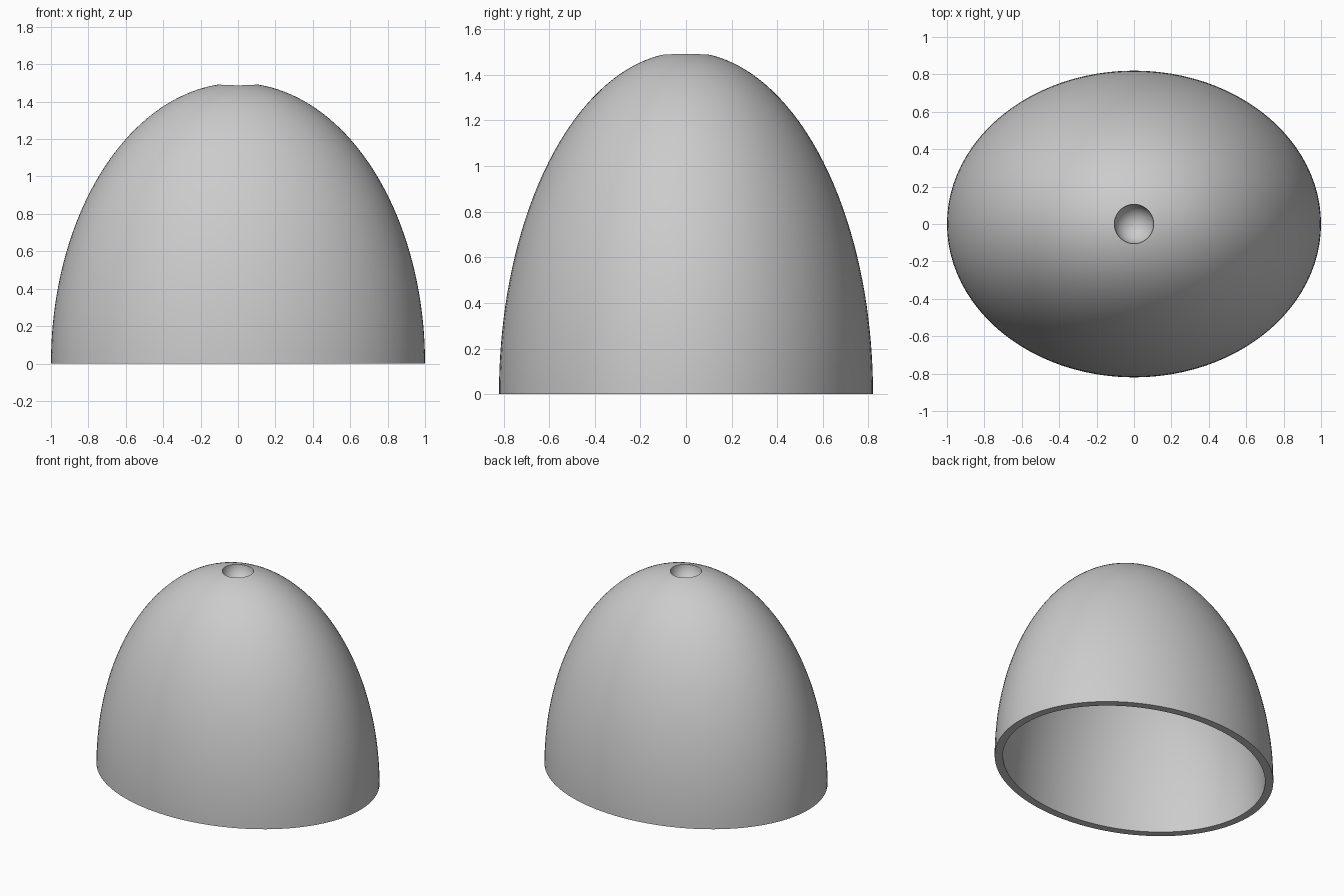
import bpy, bmesh
from math import sin, cos, pi, sqrt, asin, radians

if "Cube" in bpy.data.objects:
    bpy.data.objects.remove(bpy.data.objects["Cube"], do_unlink=True)

SEGMENTS = 96
DOME_RINGS = 40
BOWL_RINGS = 12
BOWL_CENTRE = 1.49

grey = bpy.data.materials.new("plain grey")
grey.use_nodes = True
colour = (0.6, 0.6, 0.6, 1)
grey.diffuse_color = colour
grey.node_tree.nodes["Principled BSDF"].inputs["Base Color"].default_value = colour

bm = bmesh.new()


def bridge(low, high):
    for i in range(SEGMENTS):
        j = (i + 1) % SEGMENTS
        bm.faces.new((low[i], low[j], high[j], high[i]))


def dome_and_bowl(a, b, c, radius, start):
    """Half ellipsoid closed by a round bowl at its crown; returns the base ring."""
    angles = [2 * pi * i / SEGMENTS for i in range(SEGMENTS)]
    opening = radius * cos(start)
    rings = []
    # Ellipsoid, blending from an elliptical base to a round opening
    for k in range(DOME_RINGS + 1):
        f = k / DOME_RINGS
        spread = cos(f * (pi / 2 - asin(opening / a)))
        blend = f ** 4
        ring = []
        for t in angles:
            x = a * spread * cos(t)
            y = ((1 - blend) * b * spread + blend * opening) * sin(t)
            z = c * sqrt(max(0, 1 - (x / a) ** 2 - (y / b) ** 2)) if k else 0
            ring.append(bm.verts.new((x, y, z)))
        rings.append(ring)
    # Bowl sunk below the opening
    rim = rings[-1]
    rim_z = [v.co.z for v in rim]
    for k in range(1, BOWL_RINGS):
        f = k / BOWL_RINGS
        p = start + f * (pi / 2 - start)
        drop = BOWL_CENTRE - radius * sin(p)
        offset = BOWL_CENTRE - radius * sin(start)
        rings.append([bm.verts.new((radius * cos(p) * cos(t), radius * cos(p) * sin(t),
                                    drop + (z - offset) * (1 - f)))
                      for t, z in zip(angles, rim_z)])
    for low, high in zip(rings, rings[1:]):
        bridge(low, high)
    tip = bm.verts.new((0, 0, BOWL_CENTRE - radius))
    for i in range(SEGMENTS):
        bm.faces.new((rings[-1][i], rings[-1][(i + 1) % SEGMENTS], tip))
    return rings[0]


# Outer skin, inner skin and the flat bottom rim between them
outer = dome_and_bowl(1, 0.82, 1.5, 0.105, 0)
inner = dome_and_bowl(0.945, 0.765, 1.43, 0.15, 0.515)
bridge(outer, inner)
bmesh.ops.recalc_face_normals(bm, faces=bm.faces)

mesh = bpy.data.meshes.new("dome_shell")
bm.to_mesh(mesh)
bm.free()
mesh.materials.append(grey)
shell = bpy.data.objects.new("dome_shell", mesh)
bpy.context.collection.objects.link(shell)

bpy.ops.object.select_all(action="DESELECT")
shell.select_set(True)
bpy.context.view_layer.objects.active = shell
bpy.ops.object.shade_smooth_by_angle(angle=radians(30))
